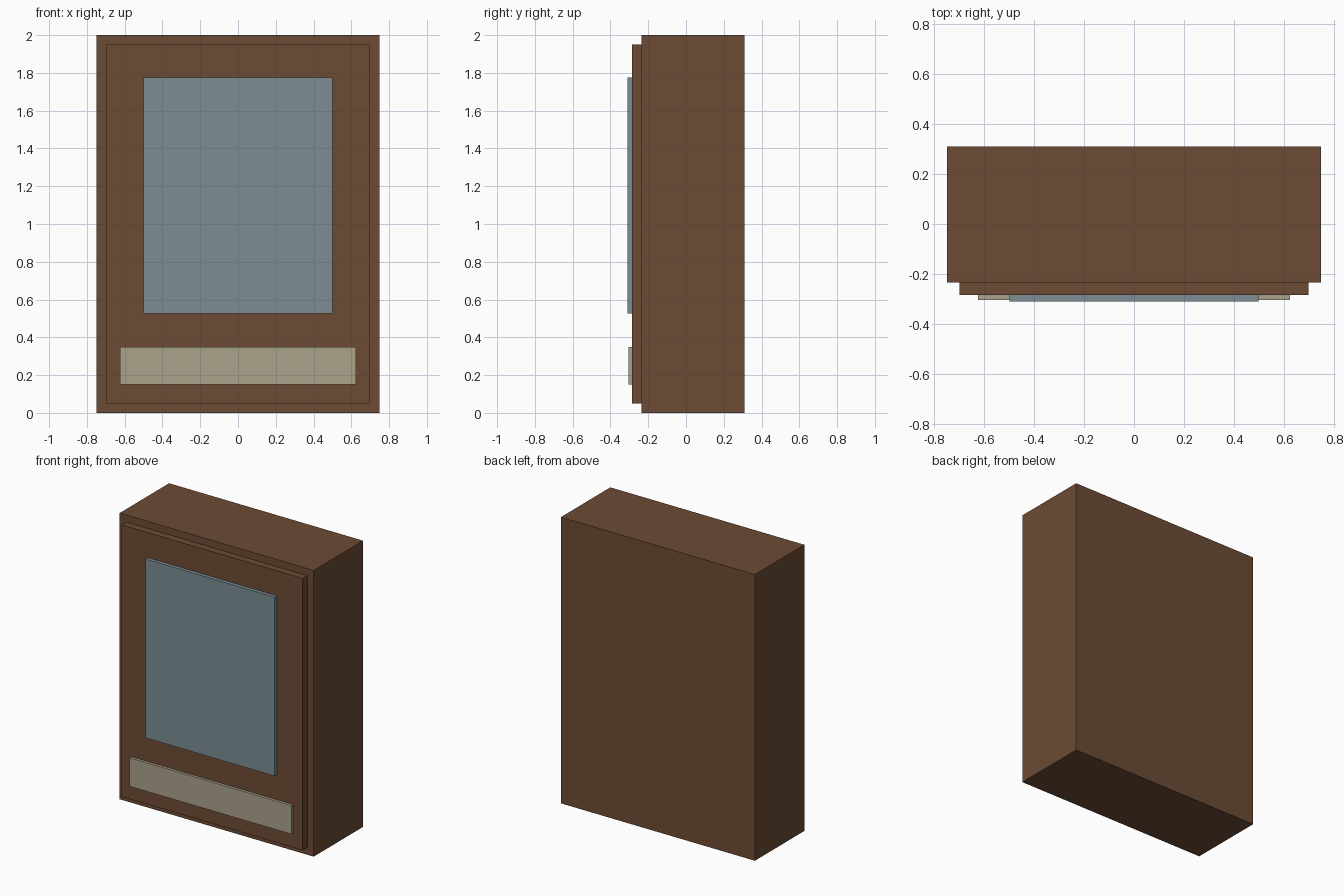
import bpy

if "Cube" in bpy.data.objects:
    bpy.data.objects.remove(bpy.data.objects["Cube"])


def material(name, rgb):
    mat = bpy.data.materials.new(name)
    mat.diffuse_color = (*rgb, 1.0)
    mat.use_nodes = True
    mat.node_tree.nodes["Principled BSDF"].inputs["Base Color"].default_value = mat.diffuse_color
    return mat


def box(name, x, y, z, mat):
    """Box spanning the given (min, max) ranges."""
    spans = (x, y, z)
    bpy.ops.mesh.primitive_cube_add(size=1, location=[(a + b) / 2 for a, b in spans])
    obj = bpy.context.object
    obj.name = name
    obj.scale = [b - a for a, b in spans]
    bpy.ops.object.transform_apply(location=False, rotation=False, scale=True)
    obj.data.materials.append(mat)
    return obj


wood = material("brown_wood", (0.15, 0.07, 0.035))
glass = material("blue_grey_glass", (0.20, 0.27, 0.30))
metal = material("pale_metal", (0.41, 0.36, 0.26))

# Cabinet body
box("cabinet_body", (-0.75, 0.75), (-0.235, 0.31), (0.0, 2.0), wood)

# Raised front door
box("front_door", (-0.70, 0.70), (-0.285, -0.235), (0.05, 1.95), wood)

# Window pane and lower plate, both mounted on the door
box("window_pane", (-0.50, 0.50), (-0.31, -0.285), (0.525, 1.775), glass)
box("lower_plate", (-0.625, 0.625), (-0.304, -0.285), (0.15, 0.35), metal)
